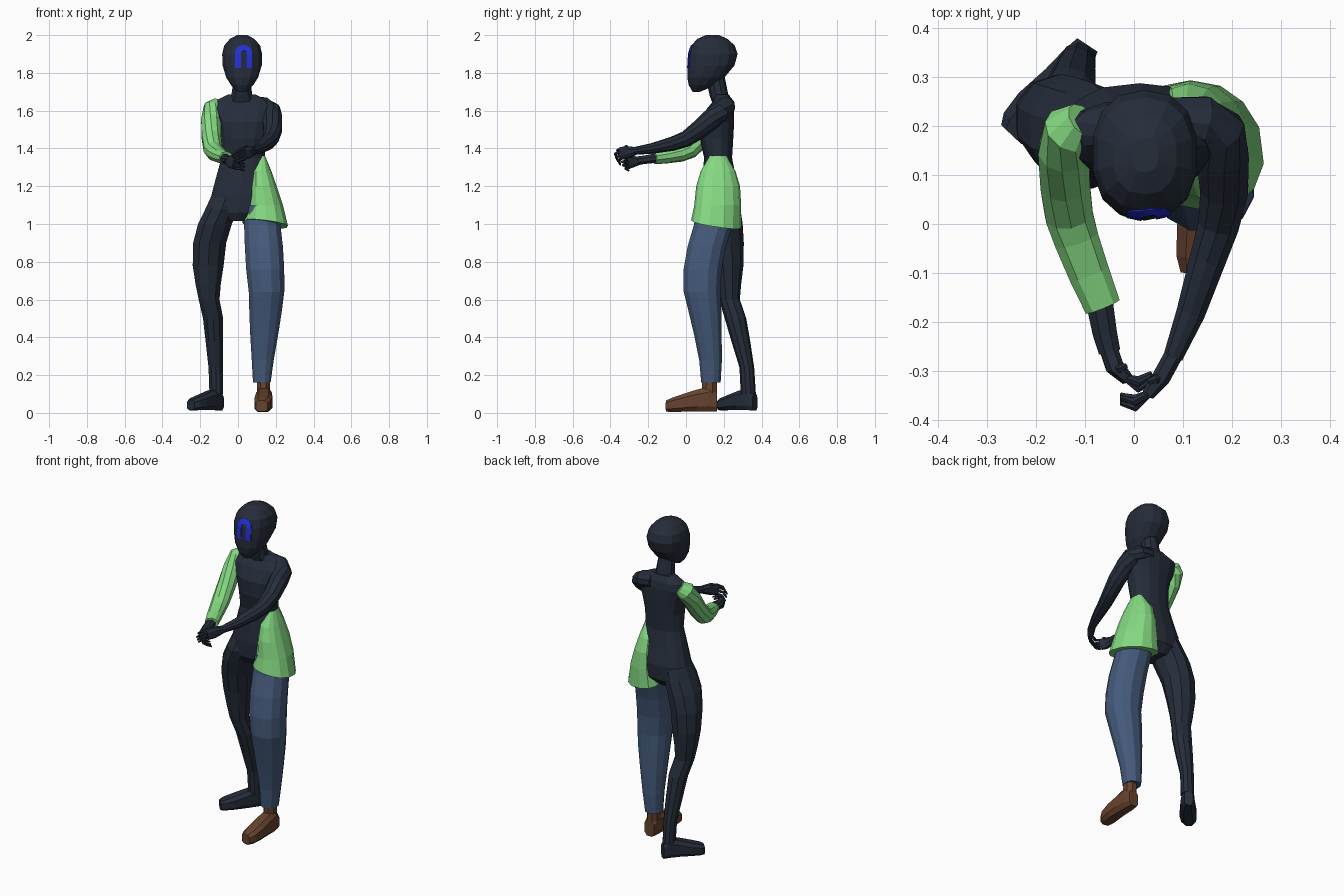
import bpy, bmesh, math
from mathutils import Vector
from mathutils.bvhtree import BVHTree


def material(name, rgb):
    m = bpy.data.materials.new(name)
    m.diffuse_color = (*rgb, 1)
    return m


DARK = material("dark slate", (0.019, 0.026, 0.042))
GREEN = material("light green", (0.235, 0.70, 0.225))
DENIM = material("denim blue", (0.060, 0.103, 0.20))
BROWN = material("shoe brown", (0.135, 0.055, 0.028))
MARK = material("bright blue", (0.017, 0.030, 0.70))


def finish(name, bm, mat):
    bmesh.ops.recalc_face_normals(bm, faces=bm.faces)
    me = bpy.data.meshes.new(name)
    bm.to_mesh(me)
    bm.free()
    me.materials.append(mat)
    ob = bpy.data.objects.new(name, me)
    bpy.context.collection.objects.link(ob)
    return ob


def skin(name, rings, mat):
    """Bridge equal rings of points and cap both ends."""
    bm = bmesh.new()
    loops = [[bm.verts.new(p) for p in r] for r in rings]
    n = len(loops[0])
    for a, b in zip(loops, loops[1:]):
        for i in range(n):
            j = (i + 1) % n
            bm.faces.new((a[i], a[j], b[j], b[i]))
    bm.faces.new(loops[0][::-1])
    bm.faces.new(loops[-1])
    return finish(name, bm, mat)


def oval(n, square=1.0):
    for i in range(n):
        t = 2 * math.pi * (i + 0.5) / n
        c, s = math.cos(t), math.sin(t)
        yield (math.copysign(abs(c) ** square, c),
               math.copysign(abs(s) ** square, s))


def loft(name, rows, mat, n=12, square=1.0, skew=0):
    """Level rings: x, y, z, half width, half depth, then optional tilts.
    Skew slides the back half sideways."""
    rings = []
    for x, y, z, rx, ry, *tilt in rows:
        tx, ty = tilt or (0, 0)
        rings.append([(x + (u + skew * max(v, 0)) * rx, y + v * ry,
                       z + u * rx * tx + v * ry * ty)
                      for u, v in oval(n, square)])
    return skin(name, rings, mat)


def tube(name, rows, mat, n=8, square=1.0, upright=False):
    """Rings square to a path: x, y, z, half width, half height."""
    pts = [Vector(r[:3]) for r in rows]
    rings = []
    for i, r in enumerate(rows):
        d = pts[min(i + 1, len(pts) - 1)] - pts[max(i - 1, 0)]
        if upright:
            d.z = 0
        side = Vector((-d.y, d.x, 0)).normalized()
        up = d.cross(side).normalized()
        rings.append([pts[i] + side * (u * r[3]) + up * (v * r[4])
                      for u, v in oval(n, square)])
    return skin(name, rings, mat)


# Head and the arch painted on the face
head = loft("head", [
    (.022, .055, 1.70, .024, .020), (.022, .085, 1.735, .060, .070),
    (.022, .105, 1.775, .086, .098), (.022, .133, 1.84, .106, .124),
    (.022, .143, 1.90, .108, .130), (.022, .143, 1.945, .097, .115),
    (.022, .140, 1.98, .066, .080), (.022, .140, 2.0, .028, .035)], DARK, 14, .85)
tree = BVHTree.FromPolygons([v.co for v in head.data.vertices],
                            [p.vertices[:] for p in head.data.polygons])


def on_face(x, z):
    hit = tree.ray_cast(Vector((x, -1, z)), Vector((0, 1, 0)))[0]
    return (x, hit.y - .004, z)


steps = (1.825, 1.85, 1.875, 1.895)
arch = []
for r in (.045, .030, .015):
    left = [(.03 - r, z) for z in steps]
    right = [(.03 + r, z) for z in reversed(steps)]
    top = [(.03 - r * math.cos(math.pi * k / 10),
            1.903 + r * math.sin(math.pi * k / 10)) for k in range(11)]
    arch.append(left + top + right)
bm = bmesh.new()
grid = [[bm.verts.new(on_face(*p)) for p in row] for row in arch]
for a, b in zip(grid, grid[1:]):
    for i in range(len(a) - 1):
        bm.faces.new((a[i], b[i], b[i + 1], a[i + 1]))
plate = finish("face_arch", bm, MARK)
plate.modifiers.new("thickness", 'SOLIDIFY').thickness = .003

# Body
loft("neck", [(.02, .19, 1.64, .085, .05), (.02, .175, 1.68, .058, .050),
              (.022, .155, 1.78, .046, .050)], DARK, 10)
loft("torso", [
    (-.01, .175, 1.015, .055, .07), (0, .182, 1.06, .13, .102),
    (.012, .182, 1.15, .157, .105), (.02, .175, 1.25, .138, .088),
    (.027, .17, 1.35, .117, .074), (.03, .162, 1.45, .119, .088),
    (.03, .165, 1.54, .140, .090), (.027, .182, 1.61, .172, .072),
    (.022, .195, 1.65, .15, .052), (.02, .19, 1.685, .075, .038)], DARK, 14, .85)
loft("tunic_half", [
    (.13, .17, 1.36, .014, .045), (.122, .17, 1.28, .056, .092),
    (.132, .17, 1.20, .074, .116), (.144, .168, 1.10, .096, .124),
    (.148, .16, 1.0, .119, .133, -.13, -.15)], GREEN, 14, .85, -.28)

# Bare leg, turned out and set back
loft("bare_leg", [
    (-.06, .18, 1.16, .08, .085), (-.085, .18, 1.08, .092, .108),
    (-.122, .19, 1.0, .094, .110), (-.150, .208, .90, .092, .098),
    (-.158, .222, .78, .086, .082), (-.158, .226, .68, .070, .066),
    (-.153, .230, .60, .058, .055), (-.132, .262, .50, .056, .057),
    (-.125, .29, .38, .049, .050), (-.118, .322, .24, .040, .039),
    (-.115, .33, .10, .038, .040)], DARK, 10)
tube("bare_foot", [
    (-.095, .365, .056, .026, .046), (-.115, .335, .072, .036, .060),
    (-.15, .29, .066, .042, .053), (-.20, .235, .054, .050, .041),
    (-.235, .198, .046, .044, .034), (-.250, .182, .042, .030, .029)],
    DARK, 8, .65, True)

# Trouser leg and shoe
loft("trouser_leg", [
    (.125, .15, 1.10, .085, .10), (.128, .145, 1.0, .099, .105),
    (.137, .11, .88, .104, .105), (.144, .088, .76, .104, .104),
    (.151, .085, .64, .097, .100), (.146, .10, .54, .089, .090),
    (.139, .115, .42, .077, .076), (.131, .13, .28, .060, .062),
    (.126, .132, .16, .048, .053)], DENIM, 12, .9)
loft("shoe_collar", [(.134, .125, .20, .036, .042),
                     (.135, .122, .08, .038, .044)], BROWN, 8)
tube("shoe", [
    (.138, .163, .056, .034, .050), (.138, .12, .072, .043, .068),
    (.137, .06, .066, .046, .061), (.135, -.01, .054, .050, .050),
    (.130, -.07, .043, .046, .040), (.125, -.103, .036, .032, .031)],
    BROWN, 8, .65, True)

# Sleeved arm
tube("sleeve", [
    (-.105, .212, 1.635, .038, .038), (-.130, .192, 1.612, .055, .054),
    (-.142, .15, 1.55, .055, .055), (-.141, .085, 1.46, .053, .052),
    (-.133, .02, 1.395, .051, .050), (-.118, -.03, 1.375, .048, .046),
    (-.092, -.10, 1.36, .044, .039), (-.064, -.168, 1.35, .039, .034)],
    GREEN, 10)

# Bare arm
tube("bare_arm", [
    (.07, .21, 1.63, .050, .046), (.14, .207, 1.622, .056, .050),
    (.172, .185, 1.597, .058, .054), (.180, .14, 1.56, .056, .055),
    (.184, .07, 1.50, .051, .050),
    (.173, 0, 1.45, .044, .043), (.151, -.07, 1.425, .039, .038),
    (.116, -.18, 1.40, .031, .028), (.080, -.27, 1.387, .021, .021)],
    DARK, 10)
tube("sleeved_wrist", [
    (-.072, -.15, 1.35, .030, .027), (-.060, -.22, 1.34, .027, .024),
    (-.050, -.26, 1.335, .024, .024)], DARK)


# Hands with curled fingers
def hand(name, wrist, palm, knuckle, tip, drop):
    tube(name + "_palm", [(*wrist, .020, .022), (*palm, .020, .034),
                          (*knuckle, .014, .035)], DARK, 8, .8)
    for k in range(4):
        dz = .027 - .018 * k
        mid = [(a + b) / 2 for a, b in zip(knuckle, tip)]
        reach = (.0, .012, .006, -.006)[k]
        tube(f"{name}_finger_{k + 1}", [
            (knuckle[0], knuckle[1], knuckle[2] + dz, .009, .009),
            (mid[0], mid[1] - .012 - reach, mid[2] + dz, .009, .008),
            (tip[0], tip[1] - reach, tip[2] + dz - drop, .005, .005)], DARK, 6)
    tube(name + "_thumb", [
        (*palm[:2], palm[2] + .012, .012, .012),
        ((palm[0] + knuckle[0]) / 2, palm[1] - .005, palm[2] + .030, .010, .010),
        (knuckle[0], knuckle[1] + .025, knuckle[2] + .032, .006, .006)], DARK, 6)


hand("lower_hand", (-.055, -.245, 1.335), (-.040, -.290, 1.33),
     (-.016, -.314, 1.322), (.035, -.310, 1.318), .008)
hand("upper_hand", (.080, -.268, 1.387), (.056, -.312, 1.38),
     (.030, -.346, 1.373), (-.026, -.354, 1.352), .012)
